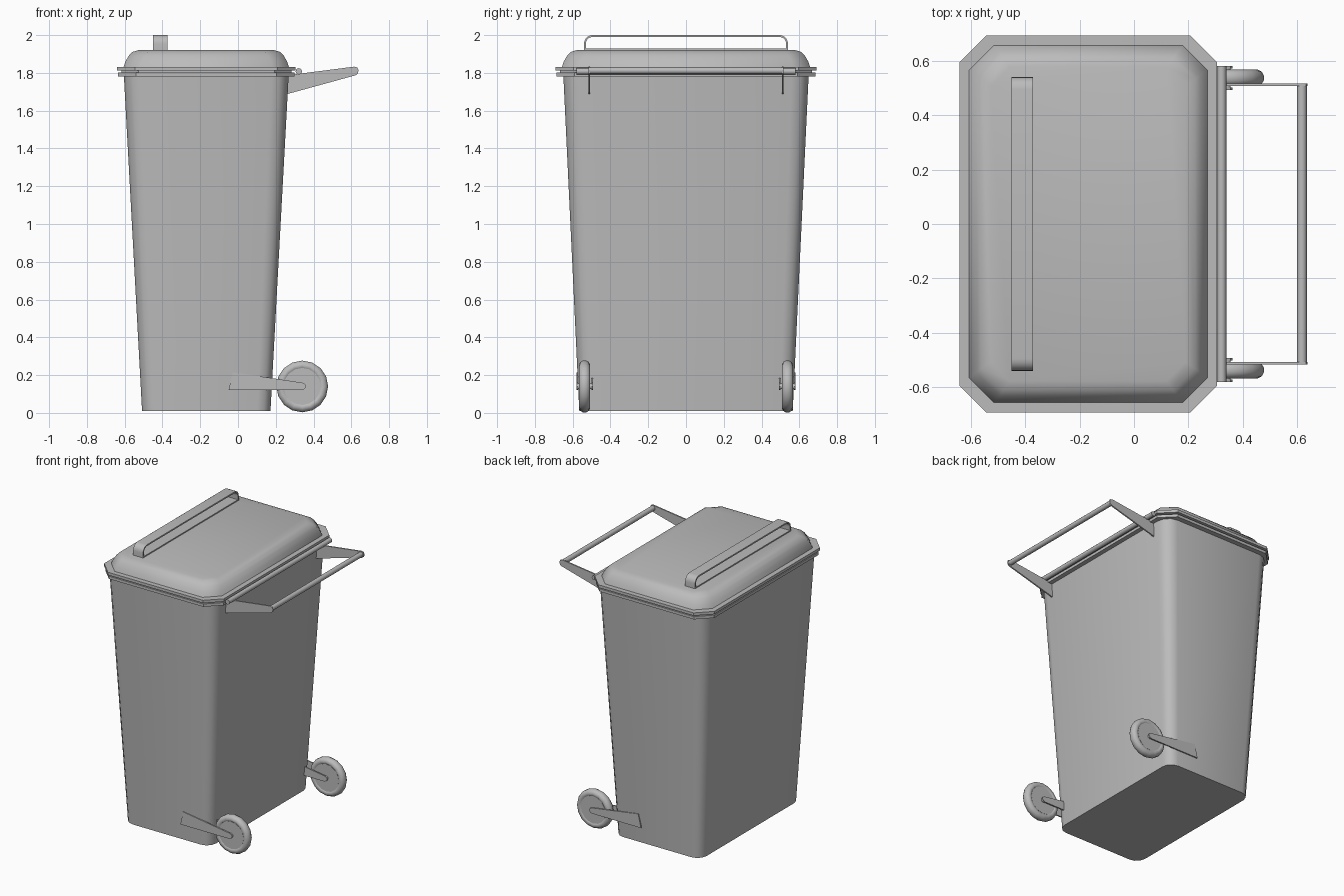
import bpy, bmesh, math
from math import sin, cos, pi, radians

cube = bpy.data.objects.get("Cube")
if cube:
    bpy.data.objects.remove(cube, do_unlink=True)

grey = bpy.data.materials.new("plain grey")
grey.use_nodes = True
grey.diffuse_color = (0.5, 0.5, 0.5, 1)
grey.node_tree.nodes["Principled BSDF"].inputs["Base Color"].default_value = (0.5, 0.5, 0.5, 1)

CX = -0.168  # centre of the bin in x


def finish(name, bm, angle=50):
    bmesh.ops.recalc_face_normals(bm, faces=bm.faces[:])
    mesh = bpy.data.meshes.new(name)
    bm.to_mesh(mesh)
    bm.free()
    mesh.materials.append(grey)
    ob = bpy.data.objects.new(name, mesh)
    bpy.context.collection.objects.link(ob)
    bpy.ops.object.select_all(action="DESELECT")
    ob.select_set(True)
    bpy.context.view_layer.objects.active = ob
    bpy.ops.object.shade_smooth_by_angle(angle=radians(angle))
    return ob


def skin(name, rings, angle=50):
    """Join closed rings of points and cap both ends."""
    bm = bmesh.new()
    rows = [[bm.verts.new(p) for p in ring] for ring in rings]
    n = len(rows[0])
    for a, b in zip(rows, rows[1:]):
        for i in range(n):
            j = (i + 1) % n
            bm.faces.new((a[i], a[j], b[j], b[i]))
    bm.faces.new(rows[0])
    bm.faces.new(rows[-1])
    return finish(name, bm, angle)


def corner_ring(hx, hy, r, z, steps):
    """Rectangle with cut (1 step) or rounded corners."""
    pts = []
    for k, (sx, sy) in enumerate(((1, 1), (-1, 1), (-1, -1), (1, -1))):
        for s in range(steps + 1):
            a = (k + s / steps) * pi / 2
            pts.append((CX + sx * (hx - r) + r * cos(a), sy * (hy - r) + r * sin(a), z))
    return pts


def plate(name, outline, y0, y1):
    """Flat side plate from an x-z outline."""
    return skin(name, [[(x, y, z) for x, z in outline] for y in (y0, y1)], 30)


def lathe_y(name, profile, x, z, sides, angle=50):
    """Solid of (radius, y) pairs turned about a crosswise axis."""
    return skin(name, [[(x + r * cos(2 * pi * i / sides), y, z + r * sin(2 * pi * i / sides))
                        for i in range(sides)] for r, y in profile], angle)


# Tapered body
skin("body", [corner_ring(0.34, 0.565, 0.07, 0.01, 3),
              corner_ring(0.437, 0.65, 0.09, 1.8, 3)])

# Rim under the lid, with a narrow seam above it
skin("body_rim", [corner_ring(0.468, 0.685, 0.095, z, 1) for z in (1.782, 1.802)], 30)
skin("lid_seam", [corner_ring(0.45, 0.667, 0.09, z, 1) for z in (1.80, 1.815)], 30)
skin("lid_flange", [corner_ring(0.473, 0.692, 0.097, z, 1) for z in (1.812, 1.832)], 30)

# Domed lid
skin("lid", [corner_ring(0.473 - d, 0.692 - d, c, z, 1) for d, c, z in (
    (0.035, 0.09, 1.83), (0.045, 0.088, 1.86), (0.062, 0.085, 1.89),
    (0.08, 0.08, 1.91), (0.115, 0.07, 1.921))])


# Flat strap handle on the lid
def strap_path(inset):
    hy, top, r = 0.54 - inset, 2.0 - inset, 0.045 - inset
    pts = [(hy, 1.918)]
    for k, side in ((0, 1), (1, -1)):
        for s in range(6):
            a = (k + s / 5) * pi / 2
            pts.append((side * (hy - r) + r * cos(a), top - r + r * sin(a)))
    return pts + [(-hy, 1.918)]


outline = strap_path(0) + strap_path(0.01)[::-1]
bm = bmesh.new()
sides = [[bm.verts.new((x, y, z)) for y, z in outline] for x in (-0.45, -0.372)]
n = len(outline)
for i in range(n):
    j = (i + 1) % n
    bm.faces.new((sides[0][i], sides[0][j], sides[1][j], sides[1][i]))
for row in sides:
    for i in range(n // 2 - 1):
        bm.faces.new((row[i], row[i + 1], row[n - 2 - i], row[n - 1 - i]))
finish("lid_handle", bm)
skin("lid_handle_base", [[(x, y, z) for x, y in (
    (-0.45, -0.54), (-0.372, -0.54), (-0.372, 0.54), (-0.45, 0.54))] for z in (1.917, 1.929)], 30)

# Hinge rod and push bar
lathe_y("hinge_rod", [(0.017, -0.58), (0.017, 0.58)], 0.322, 1.808, 12)
lathe_y("push_bar", [(0.018, -0.51), (0.018, 0.51)], 0.617, 1.812, 12)

# Outlines of the push-bar arms and the wheel brackets
arm = [(0.25, 1.685), (0.622, 1.787), (0.635, 1.797), (0.638, 1.815),
       (0.632, 1.829), (0.615, 1.833), (0.32, 1.795), (0.25, 1.785)]
bracket = [(-0.05, 0.12), (0.335, 0.12), (0.352, 0.126), (0.361, 0.14),
           (0.355, 0.153), (0.34, 0.16), (-0.028, 0.215)]
tyre = [(0.095, -0.022), (0.101, -0.028), (0.115, -0.03), (0.129, -0.023), (0.137, -0.009)]
tyre += [(r, -y) for r, y in tyre[::-1]]

for side, s in (("left", 1), ("right", -1)):
    plate(side + "_push_arm", arm, s * 0.507, s * 0.517)
    plate(side + "_outer_bracket", bracket, s * 0.571, s * 0.58)
    plate(side + "_inner_bracket", bracket, s * 0.492, s * 0.501)
    lathe_y(side + "_tyre", [(r, s * 0.537 + y) for r, y in tyre], 0.34, 0.14, 16)
    lathe_y(side + "_hub", [(0.098, s * 0.537 - 0.026), (0.098, s * 0.537 + 0.026)], 0.34, 0.14, 16)
    lathe_y(side + "_axle", [(0.015, s * 0.495), (0.015, s * 0.577)], 0.34, 0.14, 10)
